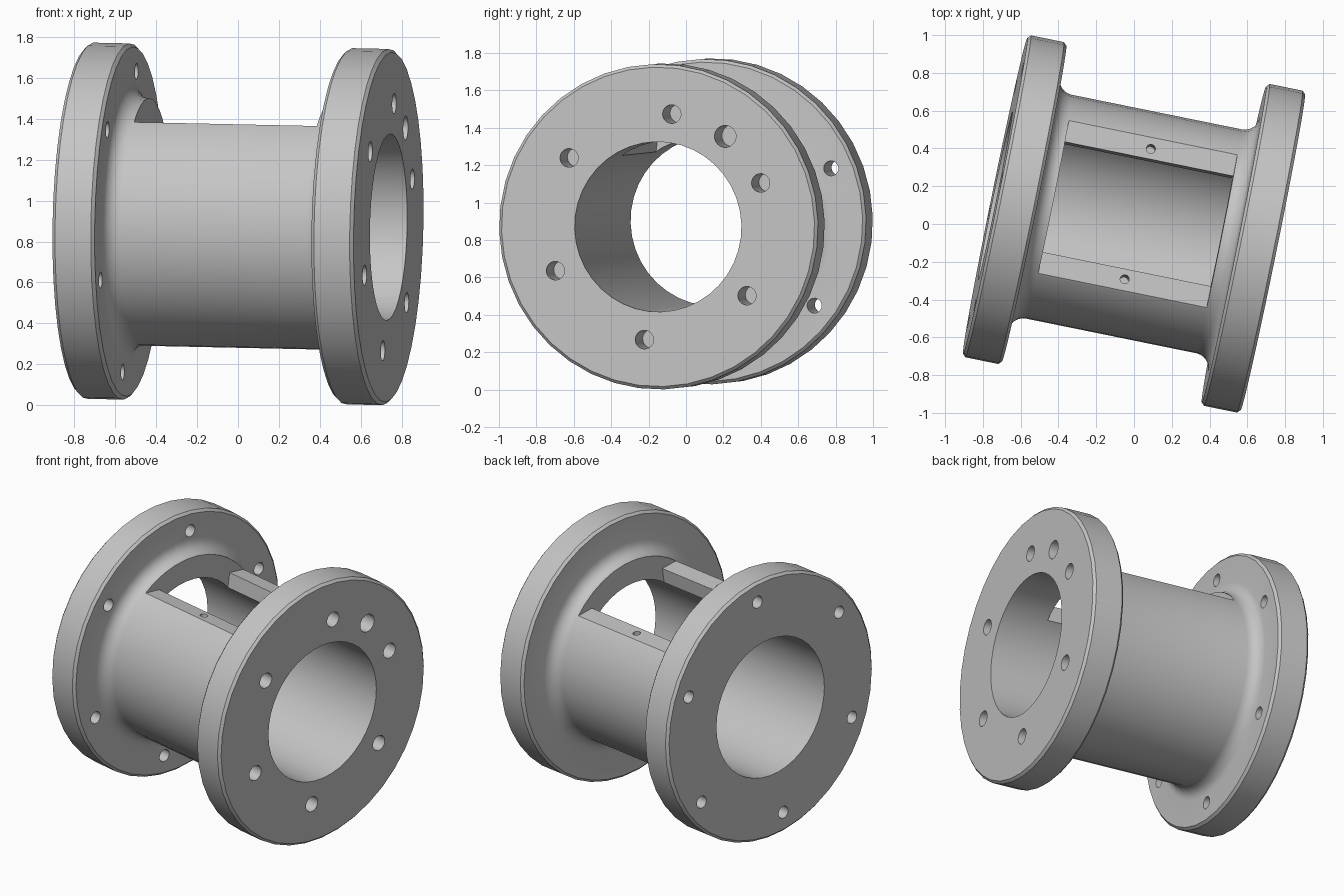
import bpy, bmesh
from math import sin, cos, pi, radians
from mathutils import Matrix, Vector

cube = bpy.data.objects.get("Cube")
if cube:
    bpy.data.objects.remove(cube)

# Main dimensions, with the spool axis along local x
HALF, THICK = 0.75, 0.21
R_FLANGE, R_BARREL, R_BORE = 0.87, 0.605, 0.455
CHAMFER, FILLET = 0.016, 0.08
FLAT_Z, SLOT_Y, WINDOW_X = 0.438, 0.30, 0.455
SEGMENTS = 40

grey = bpy.data.materials.new("machined grey")
grey.use_nodes = True
colour = (0.56, 0.56, 0.56, 1)
grey.diffuse_color = colour
grey.node_tree.nodes["Principled BSDF"].inputs["Base Color"].default_value = colour


def make_object(name, bm):
    bmesh.ops.recalc_face_normals(bm, faces=bm.faces)
    mesh = bpy.data.meshes.new(name)
    bm.to_mesh(mesh)
    bm.free()
    obj = bpy.data.objects.new(name, mesh)
    bpy.context.collection.objects.link(obj)
    return obj


def lathe(name, profile):
    """Spin a closed (x, radius) profile around the x axis."""
    bm = bmesh.new()
    rings = []
    for i in range(SEGMENTS):
        a = 2 * pi * i / SEGMENTS
        rings.append([bm.verts.new((x, r * cos(a), r * sin(a))) for x, r in profile])
    n = len(profile)
    for i, ring in enumerate(rings):
        following = rings[(i + 1) % SEGMENTS]
        for j in range(n):
            k = (j + 1) % n
            bm.faces.new((ring[j], ring[k], following[k], following[j]))
    return make_object(name, bm)


def cut(target, bm):
    """Subtract a bmesh solid from the target, then discard it."""
    cutter = make_object("cutter", bm)
    cutter.hide_render = True
    mod = target.modifiers.new("cut", "BOOLEAN")
    mod.operation = "DIFFERENCE"
    mod.solver = "EXACT"
    mod.object = cutter
    bpy.context.view_layer.objects.active = target
    bpy.ops.object.modifier_apply(modifier=mod.name)
    bpy.data.objects.remove(cutter)


def box(lo, hi):
    lo, hi = Vector(lo), Vector(hi)
    bm = bmesh.new()
    size = Matrix.Diagonal((*(hi - lo), 1))
    bmesh.ops.create_cube(bm, size=1, matrix=Matrix.Translation((lo + hi) / 2) @ size)
    return bm


def add_drill(bm, centre, radius, depth, along_x=True):
    turn = Matrix.Rotation(pi / 2, 4, "Y") if along_x else Matrix()
    bmesh.ops.create_cone(bm, cap_ends=True, segments=20, radius1=radius, radius2=radius,
                          depth=depth, matrix=Matrix.Translation(centre) @ turn)


def on_circle(x, radius, degrees):
    a = radians(degrees)
    return (x, radius * cos(a), radius * sin(a))


# Half profile: bore edge, chamfered flange rim, concave fillet into the barrel
inner = HALF - THICK
half = [(HALF, R_BORE),
        (HALF, R_FLANGE - CHAMFER), (HALF - CHAMFER, R_FLANGE),
        (inner + CHAMFER, R_FLANGE), (inner, R_FLANGE - CHAMFER)]
for i in range(7):
    a = pi / 2 * i / 6
    half.append((inner - FILLET * (1 - cos(a)), R_BARREL + FILLET * (1 - sin(a))))
profile = half + [(-x, r) for x, r in reversed(half)]
spool = lathe("flanged_spool", profile)
spool.data.materials.append(grey)

# Flat on top of the barrel and the window through to the bore
cut(spool, box((-WINDOW_X, -0.7, FLAT_Z), (WINDOW_X, 0.7, 0.8)))
cut(spool, box((-WINDOW_X, -SLOT_Y, 0.2), (WINDOW_X, SLOT_Y, 0.6)))

# Blind bolt holes and one larger hole in the right flange
drills = bmesh.new()
for k in range(6):
    add_drill(drills, on_circle(HALF, 0.608, 30 + 60 * k), 0.05, 0.4)
add_drill(drills, on_circle(HALF, 0.608, 60), 0.059, 0.4)
# Through holes in the left flange
for k in range(6):
    add_drill(drills, on_circle(THICK / 2 - HALF, 0.74, 30 + 60 * k), 0.04, THICK * 2)
# Small screw holes in the two window rails
for side in (-1, 1):
    add_drill(drills, (0, side * 0.355, FLAT_Z), 0.024, 0.2, along_x=False)
cut(spool, drills)

# Smooth shading with crisp edges
bpy.ops.object.select_all(action="DESELECT")
spool.select_set(True)
bpy.context.view_layer.objects.active = spool
bpy.ops.object.shade_smooth_by_angle(angle=radians(25))

# Final pose: rolled, slightly tilted and turned
spool.matrix_world = (Matrix.Translation((0, 0, 0.886))
                      @ Matrix.Rotation(radians(-11.5), 4, "Z")
                      @ Matrix.Rotation(radians(1.2), 4, "Y")
                      @ Matrix.Rotation(radians(-7.3), 4, "X"))
